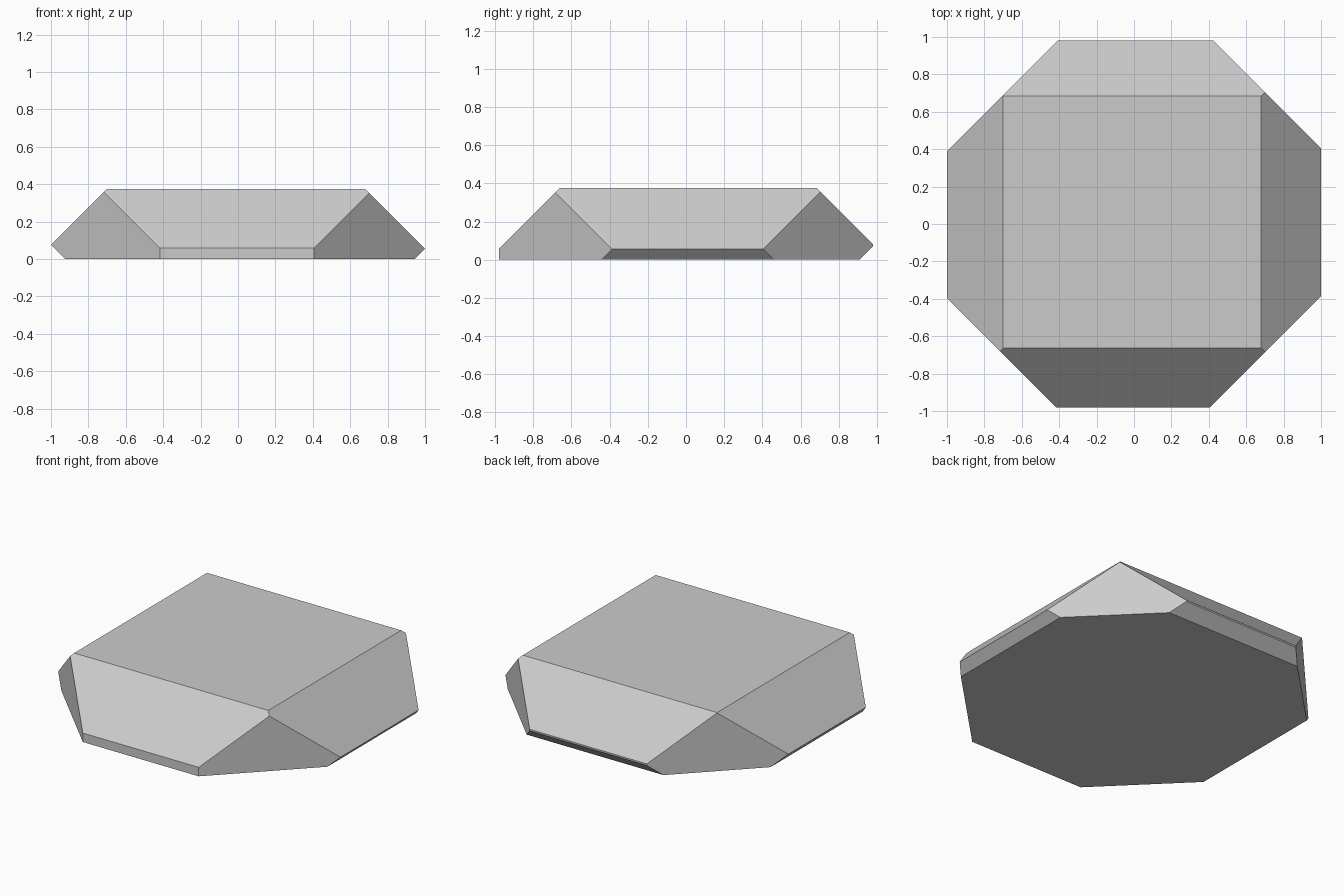
import bpy, bmesh
from mathutils import Vector, Matrix

if "Cube" in bpy.data.objects:
    bpy.data.objects.remove(bpy.data.objects["Cube"])

# Block of the overall size: 2 x 1.96 x 0.375, standing on z = 0
W, D, H = 2.0, 1.96, 0.375
bm = bmesh.new()
bmesh.ops.create_cube(bm, size=1.0, matrix=Matrix.Translation((0, 0, H / 2)) @ Matrix.Diagonal((W, D, H, 1)))


def trim(normal, offset):
    """Slice off everything beyond the plane normal . p = offset and cap the cut."""
    n = Vector(normal)
    point = n * (offset / n.length_squared)
    geom = bm.verts[:] + bm.edges[:] + bm.faces[:]
    cut = bmesh.ops.bisect_plane(bm, geom=geom, dist=1e-5, plane_co=point, plane_no=n, clear_outer=True)
    edges = [e for e in cut["geom_cut"] if isinstance(e, bmesh.types.BMEdge) and e.is_boundary]
    if edges:
        bmesh.ops.holes_fill(bm, edges=edges, sides=0)


# Vertical corner cuts that make the octagonal outline
for sx, sy, offset in ((1, 1, 1.405), (-1, 1, 1.388), (-1, -1, 1.397), (1, -1, 1.387)):
    trim((sx, sy, 0), offset)

# 45 degree slopes around the top
for normal, offset in (((1, 0, 1), 1.055), ((-1, 0, 1), 1.075), ((0, 1, 1), 1.06), ((0, -1, 1), 1.038)):
    trim(normal, offset)

# Narrow undercuts on the right, left and back (the front stays upright)
for normal, offset in (((1, 0, -1), 0.945), ((-1, 0, -1), 0.925), ((0, 1, -1), 0.91)):
    trim(normal, offset)

bmesh.ops.recalc_face_normals(bm, faces=bm.faces[:])
mesh = bpy.data.meshes.new("faceted_slab")
bm.to_mesh(mesh)
bm.free()
slab = bpy.data.objects.new("faceted_slab", mesh)
bpy.context.collection.objects.link(slab)
